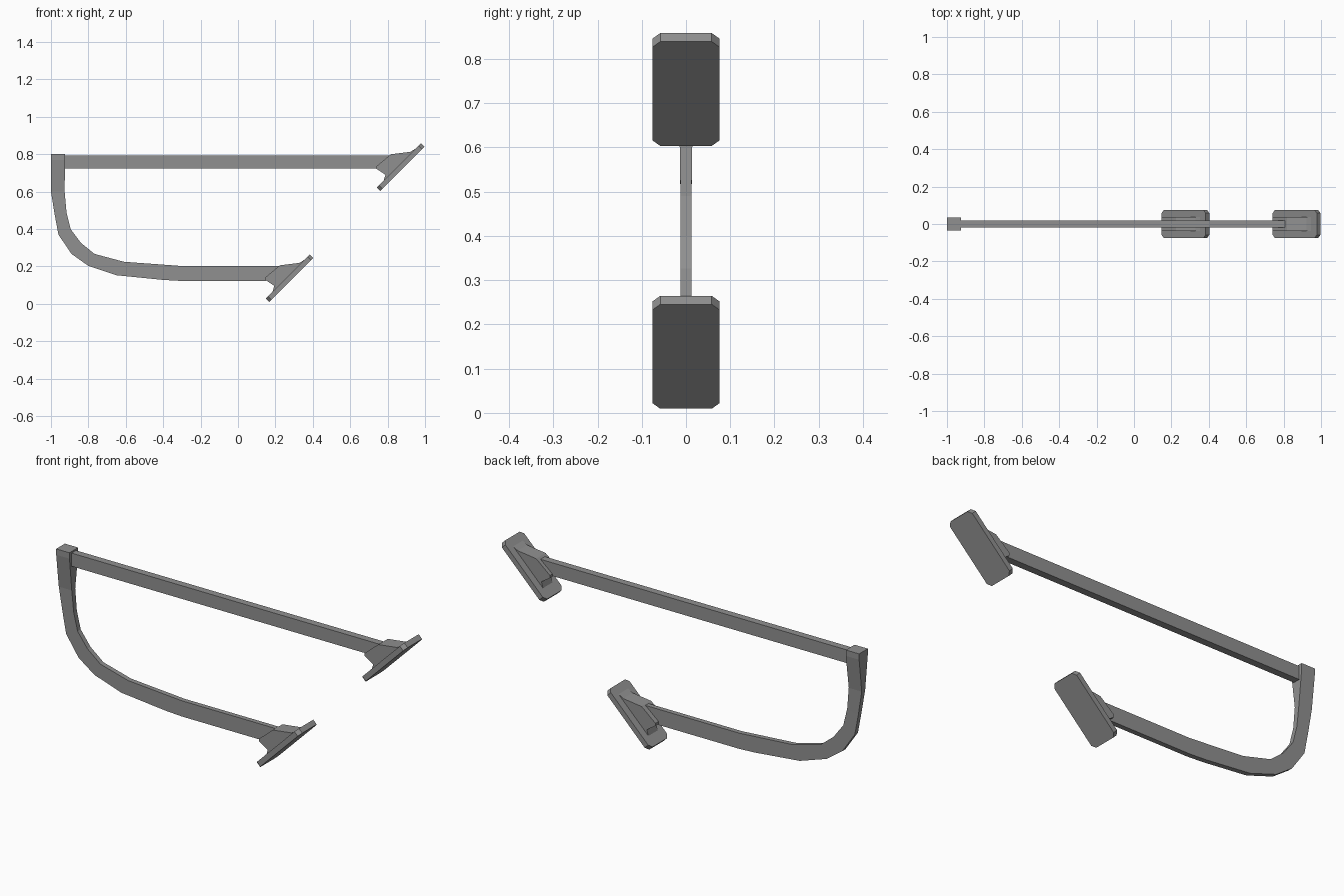
import bpy, bmesh
from mathutils import Vector

cube = bpy.data.objects.get("Cube")
if cube:
    bpy.data.objects.remove(cube, do_unlink=True)

grey = bpy.data.materials.new("grey metal")
grey.use_nodes = True
colour = (0.28, 0.28, 0.28, 1)
grey.diffuse_color = colour
grey.node_tree.nodes["Principled BSDF"].inputs["Base Color"].default_value = colour


def loft(name, rings):
    """Skin a list of equal-sized point rings and cap both ends."""
    bm = bmesh.new()
    loops = [[bm.verts.new(p) for p in ring] for ring in rings]
    n = len(loops[0])
    for a, b in zip(loops, loops[1:]):
        for i in range(n):
            j = (i + 1) % n
            bm.faces.new((a[i], a[j], b[j], b[i]))
    bm.faces.new(loops[0])
    bm.faces.new(loops[-1])
    bmesh.ops.recalc_face_normals(bm, faces=bm.faces)
    mesh = bpy.data.meshes.new(name)
    bm.to_mesh(mesh)
    bm.free()
    mesh.materials.append(grey)
    obj = bpy.data.objects.new(name, mesh)
    bpy.context.collection.objects.link(obj)
    return obj


def extrude_y(name, profile, half):
    return loft(name, [[(x, y, z) for x, z in profile] for y in (-half, half)])


# Straight upper rail
extrude_y("upper_rail", [(-0.94, 0.725), (0.83, 0.725), (0.83, 0.792), (-0.94, 0.792)], 0.018)

# Curved support: outer point, inner point and half width of each section
sections = [
    ((-1, 0.80), (-0.925, 0.80), 0.035),
    ((-1, 0.77), (-0.925, 0.77), 0.035),
    ((-1, 0.60), (-0.927, 0.60), 0.014),
    ((-0.98, 0.476), (-0.917, 0.49), 0.0125),
    ((-0.96, 0.37), (-0.895, 0.40), 0.0125),
    ((-0.89, 0.267), (-0.84, 0.326), 0.0125),
    ((-0.80, 0.203), (-0.767, 0.267), 0.0125),
    ((-0.65, 0.153), (-0.61, 0.225), 0.0125),
    ((-0.40, 0.128), (-0.39, 0.209), 0.0125),
    ((-0.31, 0.123), (-0.31, 0.203), 0.0125),
    ((0.15, 0.123), (0.22, 0.203), 0.0125),
]
loft("curved_support", [
    [(o[0], -w, o[1]), (o[0], w, o[1]), (i[0], w, i[1]), (i[0], -w, i[1])]
    for o, i, w in sections])

# Bracket and slanted foot plate at the end of each arm
bracket = [(0.74, 0.722), (0.74, 0.735), (0.805, 0.79), (0.818, 0.80),
           (0.922, 0.813), (0.955, 0.833), (0.778, 0.656), (0.788, 0.69)]
for level, shift in (("upper", 0), ("lower", -0.594)):
    extrude_y(level + "_bracket", [(x + shift, z + shift) for x, z in bracket], 0.038)

    # Octagonal outline with cut corners, swept through the plate thickness
    half_len, half_wid, cut = 0.167, 0.076, 0.018
    outline = []
    for sl, sw in ((1, 1), (-1, 1), (-1, -1), (1, -1)):
        pair = [(sl * (half_len - cut), sw * half_wid),
                (sl * half_len, sw * (half_wid - cut))]
        outline += pair if sl * sw < 0 else pair[::-1]
    along, normal = Vector((1, 0, 1)).normalized(), Vector((1, 0, -1)).normalized()
    centre = Vector((0.869 + shift, 0, 0.731 + shift))
    loft(level + "_foot_plate", [
        [centre + along * a + Vector((0, b, 0)) + normal * t for a, b in outline]
        for t in (-0.0135, 0.0135)])
